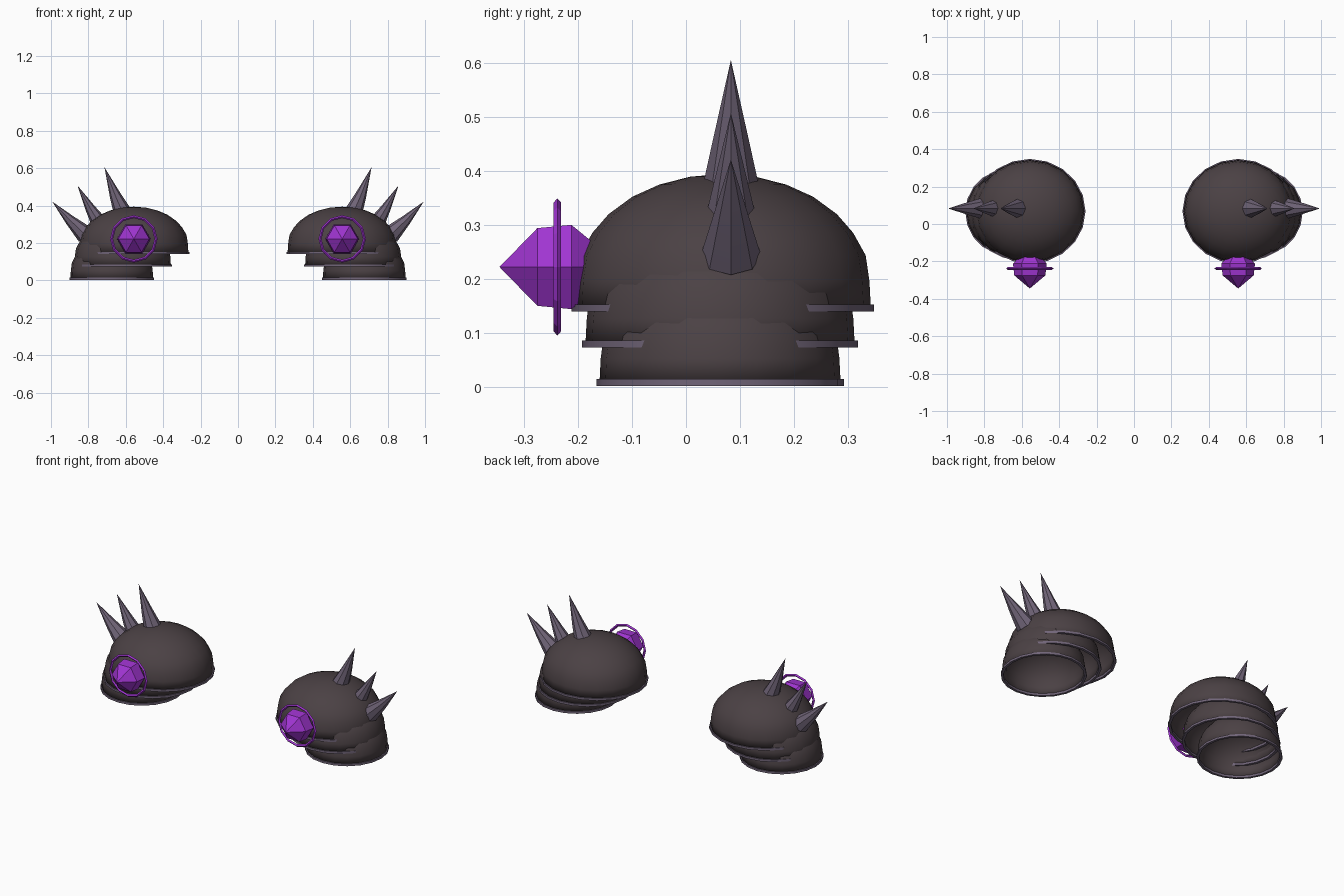
import bpy, bmesh, math
from mathutils import Vector

if "Cube" in bpy.data.objects:
    bpy.data.objects.remove(bpy.data.objects["Cube"])


def material(name, rgb):
    m = bpy.data.materials.new(name)
    m.diffuse_color = (*rgb, 1)
    m.use_nodes = True
    m.node_tree.nodes["Principled BSDF"].inputs["Base Color"].default_value = m.diffuse_color
    return m


SHELL = material("dark_shell", (0.070, 0.053, 0.058))
HORN = material("grey_purple_horn", (0.165, 0.130, 0.190))
GEM = material("violet_gem", (0.350, 0.035, 0.640))


def finish(name, bm, mat, smooth=None, thickness=0):
    """Make the object and mirror it to the opposite shoulder."""
    bmesh.ops.recalc_face_normals(bm, faces=bm.faces)
    me = bpy.data.meshes.new(name)
    bm.to_mesh(me)
    bm.free()
    me.materials.append(mat)
    ob = bpy.data.objects.new(name, me)
    bpy.context.collection.objects.link(ob)
    if smooth:
        bpy.ops.object.select_all(action='DESELECT')
        ob.select_set(True)
        bpy.context.view_layer.objects.active = ob
        bpy.ops.object.shade_smooth_by_angle(angle=math.radians(smooth))
    if thickness:
        mod = ob.modifiers.new("thickness", 'SOLIDIFY')
        mod.thickness = thickness
        mod.offset = -1
    ob.modifiers.new("other_side", 'MIRROR').use_mirror_merge = False
    return ob


def loft(bm, rings, closed=False):
    """Skin rings of points; a one-point ring makes a tip."""
    vs = [[bm.verts.new(p) for p in r] for r in rings]
    pairs = list(zip(vs, vs[1:])) + ([(vs[-1], vs[0])] if closed else [])
    for a, b in pairs:
        n = max(len(a), len(b))
        for i in range(n):
            j = (i + 1) % n
            if len(a) == 1:
                bm.faces.new((a[0], b[i], b[j]))
            elif len(b) == 1:
                bm.faces.new((a[i], a[j], b[0]))
            else:
                bm.faces.new((a[i], a[j], b[j], b[i]))


def ellipse(c, u, v, n):
    """Points around centre c with half axes u and v."""
    c, u, v = Vector(c), Vector(u), Vector(v)
    return [c + u * math.cos(2 * math.pi * i / n) + v * math.sin(2 * math.pi * i / n)
            for i in range(n)]


# Three nested open domes, each with a thin lighter rim
DOME = [(0, 1), (0.2, 0.99), (0.39, 0.965), (0.56, 0.88), (0.70, 0.77),
        (0.83, 0.61), (0.92, 0.43), (0.98, 0.22)]
layers = [("upper", 0.557, 0.068, 0.147, 0.292, 0.274, 0.247),
          ("middle", 0.617, 0.063, 0.080, 0.258, 0.249, 0.235),
          ("lower", 0.675, 0.063, 0.009, 0.221, 0.223, 0.220)]
for name, x, y, z, rx, ry, h in layers:
    bm = bmesh.new()
    rings = [ellipse((x, y, z + t * h), (rx * r, 0, 0), (0, ry * r, 0), 20)
             for t, r in DOME]
    loft(bm, rings + [[(x, y, z + h)]])
    finish(name + "_dome", bm, SHELL, 60, 0.006)

    bm = bmesh.new()
    section = [(0.006, -0.007), (0.006, 0.006), (-0.008, 0.006), (-0.008, -0.007)]
    loft(bm, [ellipse((x, y, z + dz), (rx + d, 0, 0), (0, ry + d, 0), 20)
              for d, dz in section], closed=True)
    finish(name + "_rim", bm, HORN, 40)

# Horns leaning outward, rooted inside the domes
horns = [("inner", (0.605, 0.335), (0.714, 0.605), 0.060),
         ("middle", (0.725, 0.280), (0.858, 0.507), 0.055),
         ("outer", (0.815, 0.243), (0.993, 0.421), 0.056)]
for name, (bx, bz), (tx, tz), r in horns:
    base, tip = Vector((bx, 0.083, bz)), Vector((tx, 0.083, tz))
    d = (tip - base).normalized()
    side = d.cross(Vector((0, 1, 0)))
    bm = bmesh.new()
    rings = [ellipse(base.lerp(tip, t) - side * b, side * r * k * 0.9,
                     Vector((0, r * k, 0)), 8)
             for t, k, b in [(0, 1, 0), (0.45, 0.56, 0.003)]]
    loft(bm, [[base]] + rings + [[tip]])
    finish(name + "_horn", bm, HORN, 35)

# Six-sided pointed gem on the front
GX, GZ = 0.557, 0.222
bm = bmesh.new()
loft(bm, [[(GX, -0.345, GZ)]]
     + [ellipse((GX, y, GZ), (r, 0, 0), (0, 0, r), 6)
        for y, r in [(-0.275, 0.083), (-0.212, 0.090), (-0.175, 0.055)]]
     + [[(GX, -0.15, GZ)]])
finish("gem", bm, GEM)

# Thin ring around the gem
bm = bmesh.new()
loft(bm, [ellipse((GX, y, GZ), (r, 0, 0), (0, 0, r), 12)
          for y, r in [(-0.245, 0.119), (-0.238, 0.127), (-0.231, 0.119),
                       (-0.238, 0.111)]], closed=True)
finish("gem_ring", bm, GEM)
